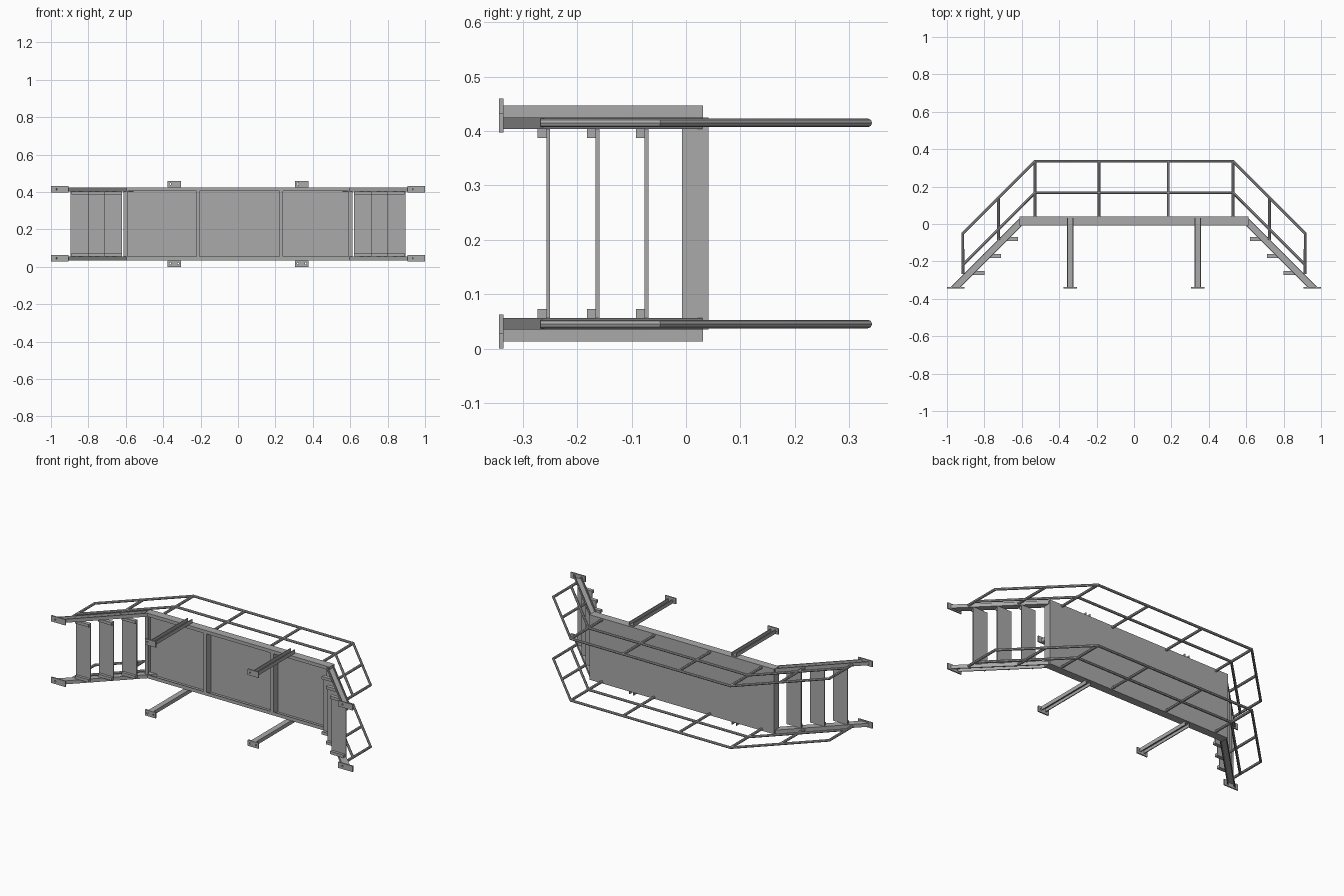
import bpy, bmesh
from mathutils import Vector

if "Cube" in bpy.data.objects:
    bpy.data.objects.remove(bpy.data.objects["Cube"], do_unlink=True)

GREY = (0.40, 0.40, 0.40, 1)
steel = bpy.data.materials.new("grey steel")
steel.use_nodes = True
steel.diffuse_color = GREY
steel.node_tree.nodes["Principled BSDF"].inputs["Base Color"].default_value = GREY

MID = 0.23       # height of the symmetry plane between the two sides
T = 0.005        # steel plate thickness
FOOT = -0.336    # underside of legs and stringers
SIDES = ((-1, "lower"), (1, "upper"))
ENDS = ((-1, "right"), (1, "left"))


def prism(bm, points, d0, d1, sx=1, sz=1):
    """Extrude an xy outline between two distances from the middle plane."""
    low = [bm.verts.new((sx * x, y, MID + sz * d0)) for x, y in points]
    high = [bm.verts.new((sx * x, y, MID + sz * d1)) for x, y in points]
    bm.faces.new(low)
    bm.faces.new(high)
    for i in range(len(points)):
        j = (i + 1) % len(points)
        bm.faces.new((low[i], low[j], high[j], high[i]))


def rect(x0, x1, y0, y1):
    return [(x0, y0), (x1, y0), (x1, y1), (x0, y1)]


def finish(name, bm):
    bmesh.ops.recalc_face_normals(bm, faces=bm.faces)
    mesh = bpy.data.meshes.new(name)
    bm.to_mesh(mesh)
    bm.free()
    mesh.materials.append(steel)
    obj = bpy.data.objects.new(name, mesh)
    bpy.context.collection.objects.link(obj)
    return obj


def part(name, pieces, sx=1, sz=1):
    bm = bmesh.new()
    for points, d0, d1 in pieces:
        prism(bm, points, d0, d1, sx, sz)
    return finish(name, bm)


def foot_plate(name, x0, x1, d0, d1, sx, sz):
    """Base plate with two bolt holes."""
    plate = part(name, [(rect(x0, x1, FOOT - 0.008, FOOT), d0, d1)], sx, sz)
    bm = bmesh.new()
    for offset in (-0.02, 0.02):
        ring = bmesh.ops.create_cone(bm, cap_ends=True, segments=12, radius1=0.005,
                                     radius2=0.005, depth=0.04)["verts"]
        for v in ring:
            x, y, z = v.co
            v.co = Vector((sx * (x0 + x1) / 2 + offset + x, FOOT - 0.004 + z,
                           MID + sz * (d0 + d1) / 2 + y))
    cutter = finish(name + "_hole_cutter", bm)
    cutter.hide_render = True
    cutter.hide_viewport = True
    cut = plate.modifiers.new("bolt holes", "BOOLEAN")
    cut.operation = "DIFFERENCE"
    cut.solver = "EXACT"
    cut.object = cutter
    # Apply the cut, then drop the helper
    deps = bpy.context.evaluated_depsgraph_get()
    mesh = bpy.data.meshes.new_from_object(plate.evaluated_get(deps))
    plate.modifiers.clear()
    plate.data = mesh
    bpy.data.objects.remove(cutter, do_unlink=True)


def tubes(name, paths, z):
    """Round tubing along xy paths at one height."""
    curve = bpy.data.curves.new(name, "CURVE")
    curve.dimensions = "3D"
    curve.bevel_depth = 0.0078
    curve.bevel_resolution = 2
    curve.use_fill_caps = True
    for path in paths:
        spline = curve.splines.new("POLY")
        spline.points.add(len(path) - 1)
        for p, (x, y) in zip(spline.points, path):
            p.co = (x, y, z, 1)
    raw = bpy.data.objects.new(name + "_curve", curve)
    bpy.context.collection.objects.link(raw)
    deps = bpy.context.evaluated_depsgraph_get()
    mesh = bpy.data.meshes.new_from_object(raw.evaluated_get(deps))
    bpy.data.objects.remove(raw, do_unlink=True)
    mesh.name = name
    mesh.materials.clear()
    mesh.materials.append(steel)
    obj = bpy.data.objects.new(name, mesh)
    bpy.context.collection.objects.link(obj)
    bpy.ops.object.select_all(action="DESELECT")
    obj.select_set(True)
    bpy.context.view_layer.objects.active = obj
    bpy.ops.object.shade_smooth_by_angle()


# Deck sheet and its cross members
L, BOT, TOP, HALF = 0.612, -0.007, 0.041, 0.195
part("deck_sheet", [(rect(-L, L, TOP - T, TOP), -HALF, HALF)])
for i, x in enumerate((-0.214, 0.231)):
    part(f"deck_cross_member_{i + 1}", [(rect(x - 0.009, x + 0.009, BOT, TOP - T), -HALF + T, HALF - T)])
for sx, end in ENDS:
    part(f"{end}_deck_end_channel", [
        (rect(L - T, L, BOT, TOP - T), -HALF, HALF),
        (rect(L - 0.02, L - T, BOT, BOT + T), -HALF + T, HALF - T)], sx)

for sz, side in SIDES:
    # Side channel of the deck, open towards the inside
    part(f"{side}_deck_side_channel", [
        (rect(-L + T, L - T, BOT, TOP - T), HALF - T, HALF),
        (rect(-L + T, L - T, BOT, BOT + T), HALF - 0.02, HALF - T)], 1, sz)

    for sx, end in ENDS:
        # Support leg: channel open towards the outside
        a, b, y1 = 0.324, 0.357, 0.031
        part(f"{side}_{end}_leg", [
            (rect(a, b, FOOT, y1), HALF, HALF + T),
            (rect(a, a + T, FOOT, y1), HALF + T, HALF + 0.022),
            (rect(b - T, b, FOOT, y1), HALF + T, HALF + 0.022)], sx, sz)
        foot_plate(f"{side}_{end}_leg_foot", 0.305, 0.376, 0.195, 0.23, sx, sz)

        # Stair stringer: sloping channel open towards the outside
        def slope(x0, x1):
            """Forty-five degree strip lying between two foot positions."""
            rise = 0.03 - FOOT
            return [(x0, FOOT), (x1, FOOT), (min(x1, 0.98) - rise, 0.03), (x0 - rise, 0.03)]
        part(f"{side}_{end}_stringer", [
            (slope(0.925, 0.98), 0.174, 0.174 + T),
            (slope(0.925, 0.932), 0.174 + T, HALF),
            (slope(0.973, 0.98), 0.174 + T, HALF)], sx, sz)
        foot_plate(f"{side}_{end}_stair_foot", 0.905, 1.0, 0.167, 0.202, sx, sz)

    # Guard rail: top rail, middle rail and posts
    d, e = 0.53, 0.915
    top_y, mid_y = 0.335, 0.167
    drop = e - d
    paths = [
        [(-e, -0.268), (-e, top_y - drop), (-d, top_y), (d, top_y), (e, top_y - drop), (e, -0.268)],
        [(-e, mid_y - drop), (-d, mid_y), (d, mid_y), (e, mid_y - drop)]]
    paths += [[(x, TOP - T), (x, top_y)] for x in (-d, -0.188, 0.183, d)]
    paths += [[(x, -0.085), (x, top_y - 0.195)] for x in (-0.725, 0.725)]
    tubes(f"{side}_guard_rail", paths, MID + sz * 0.185)

# Stair treads with a bracket at each end
for sx, end in ENDS:
    for i in range(3):
        x, y = 0.62 + 0.09 * i, -0.069 - 0.0905 * i
        pieces = [(rect(x, x + 0.096, y - 0.007, y), -0.174, 0.174)]
        for sz in (-1, 1):
            pieces.append((rect(x, x + 0.09, y - 0.023, y - 0.007), sz * 0.157, sz * 0.174))
        part(f"{end}_tread_{i + 1}", pieces, sx)
